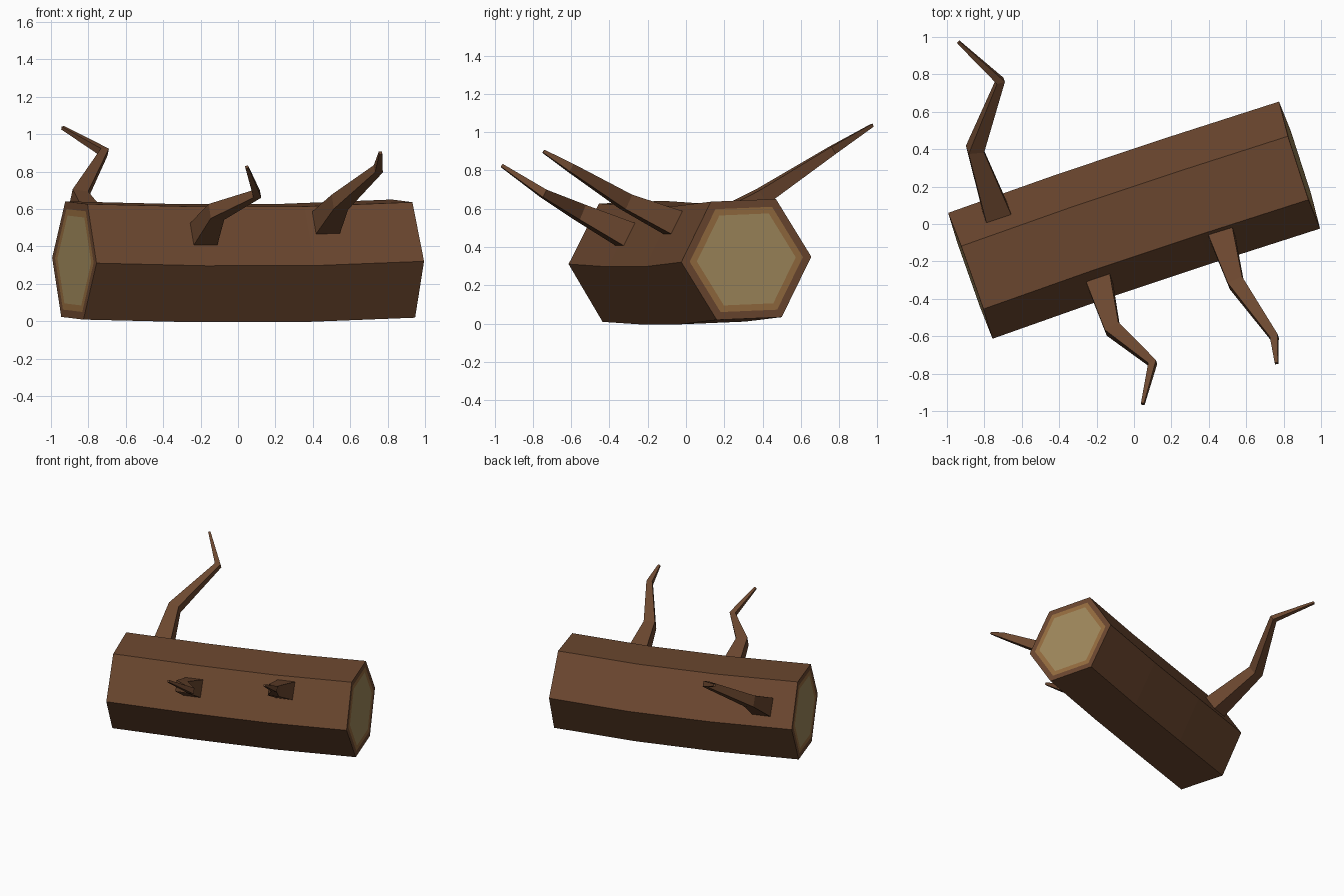
import bpy, bmesh, math
from mathutils import Vector

if "Cube" in bpy.data.objects:
    bpy.data.objects.remove(bpy.data.objects["Cube"])


def material(name, rgb):
    m = bpy.data.materials.new(name)
    m.diffuse_color = (*rgb, 1)
    m.use_nodes = True
    m.node_tree.nodes["Principled BSDF"].inputs["Base Color"].default_value = m.diffuse_color
    return m


bark = material("bark", (0.15, 0.064, 0.029))
sapwood = material("sapwood", (0.30, 0.15, 0.05))
heartwood = material("heartwood", (0.35, 0.25, 0.108))


def sweep(name, path, radii, sides, side_dir, phase=0.0, rings=()):
    """Loft regular polygons along a path; optionally inset coloured rings in both ends."""
    pts = [Vector(p) for p in path]
    bm = bmesh.new()
    loops = []
    for i, p in enumerate(pts):
        t = Vector()
        if i > 0:
            t += (p - pts[i - 1]).normalized()
        if i < len(pts) - 1:
            t += (pts[i + 1] - p).normalized()
        t.normalize()
        u = Vector(side_dir)
        u = (u - t * u.dot(t)).normalized()
        v = t.cross(u)
        angles = [phase + math.tau * k / sides for k in range(sides)]
        loops.append([bm.verts.new(p + radii[i] * (u * math.cos(a) + v * math.sin(a)))
                      for a in angles])
    for a, b in zip(loops, loops[1:]):
        for k in range(sides):
            n = (k + 1) % sides
            bm.faces.new((a[k], a[n], b[n], b[k]))
    caps = [bm.faces.new(loops[0][::-1]), bm.faces.new(loops[-1])]
    bm.normal_update()
    for index, width in enumerate(rings, 1):
        bmesh.ops.inset_individual(bm, faces=caps, thickness=width, use_even_offset=True)
        for f in caps:
            f.material_index = index
    mesh = bpy.data.meshes.new(name)
    bm.to_mesh(mesh)
    bm.free()
    for m in (bark, sapwood, heartwood) if rings else (bark,):
        mesh.materials.append(m)
    ob = bpy.data.objects.new(name, mesh)
    bpy.context.collection.objects.link(ob)


# Slightly bowed hexagonal log with ringed cut ends
sweep("log",
      [(-0.875, -0.277, 0.325), (-0.29, -0.07, 0.311), (0.30, 0.127, 0.312), (0.885, 0.315, 0.335)],
      [0.357] * 4, 6, (-0.316, 0.949, 0.04), rings=(0.04, 0.034))

# Crooked four-sided branches growing out of the upper side faces
branches = {
    "front_left_branch": [(-0.195, -0.275, 0.445), (-0.115, -0.56, 0.585), (0.10, -0.745, 0.68), (0.047, -0.962, 0.825)],
    "front_right_branch": [(0.46, -0.03, 0.51), (0.545, -0.315, 0.637), (0.75, -0.605, 0.815), (0.762, -0.745, 0.9)],
    "back_branch": [(-0.73, 0.05, 0.455), (-0.85, 0.40, 0.665), (-0.715, 0.765, 0.905), (-0.938, 0.972, 1.035)],
}
for name, path in branches.items():
    sweep(name, path, [w / math.sqrt(2) for w in (0.142, 0.084, 0.044, 0.017)],
          4, (0.949, 0.316, 0), math.pi / 4)
